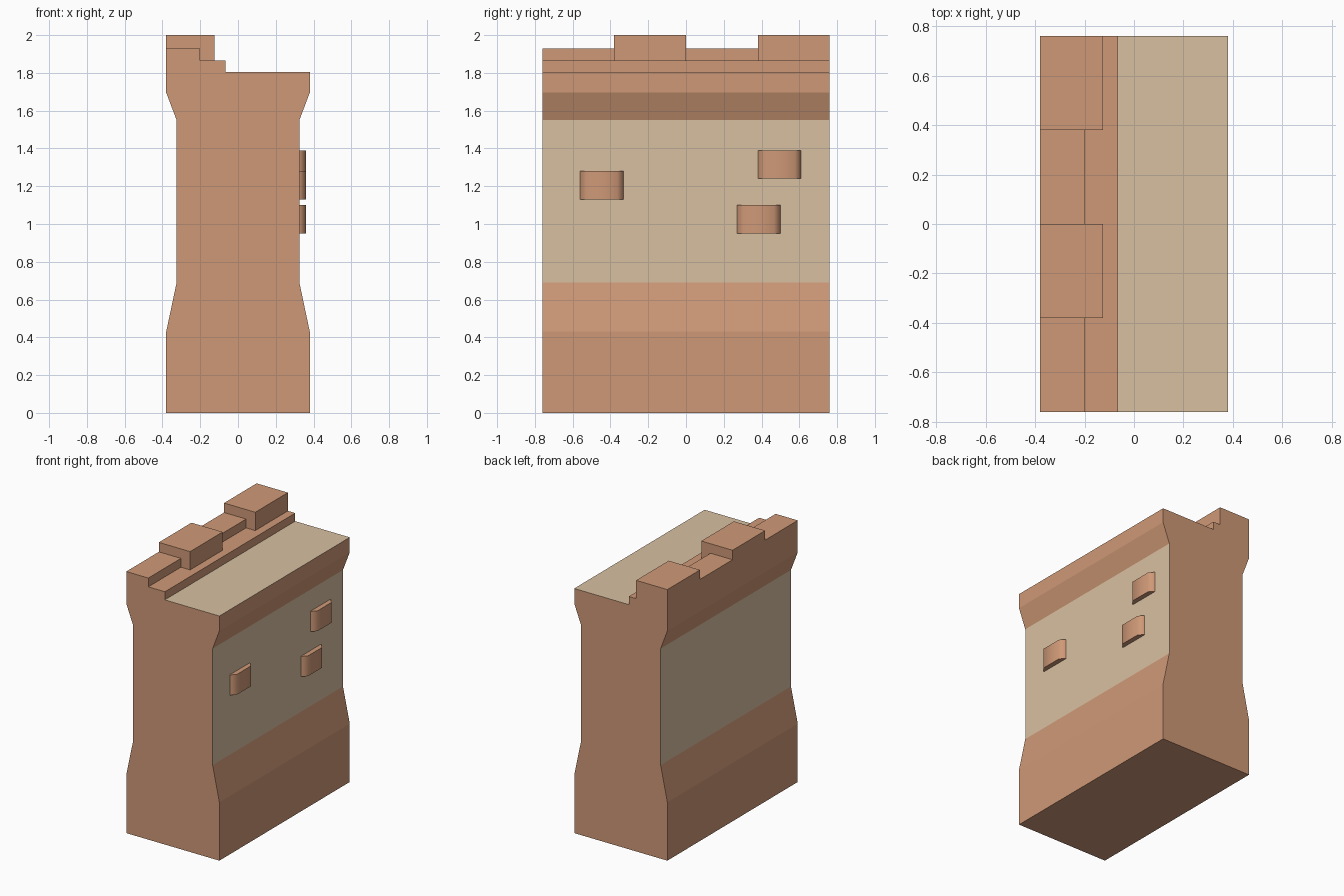
import bpy, bmesh, math

if "Cube" in bpy.data.objects:
    bpy.data.objects.remove(bpy.data.objects["Cube"])


def material(name, r, g, b):
    lin = [((c / 255 + 0.055) / 1.055) ** 2.4 for c in (r, g, b)]
    m = bpy.data.materials.new(name)
    m.diffuse_color = (*lin, 1)
    m.use_nodes = True
    m.node_tree.nodes["Principled BSDF"].inputs["Base Color"].default_value = m.diffuse_color
    return m


clay = material("terracotta brown", 207, 153, 119)
plaster = material("sandy beige", 217, 192, 161)


def extrude(name, profile, offset, mats):
    """Make a prism from a counter-clockwise or clockwise loop of 3D points."""
    bm = bmesh.new()
    face = bm.faces.new([bm.verts.new(p) for p in profile])
    ext = bmesh.ops.extrude_face_region(bm, geom=[face], use_keep_orig=True)
    moved = [v for v in ext["geom"] if isinstance(v, bmesh.types.BMVert)]
    bmesh.ops.translate(bm, verts=moved, vec=offset)
    bmesh.ops.recalc_face_normals(bm, faces=bm.faces)
    mesh = bpy.data.meshes.new(name)
    bm.to_mesh(mesh)
    bm.free()
    for m in mats:
        mesh.materials.append(m)
    obj = bpy.data.objects.new(name, mesh)
    bpy.context.collection.objects.link(obj)
    return obj


# Wall body: flared base and cap, with a stepped parapet on the left
side = [(0.38, 0), (0.38, 0.43), (0.325, 0.69), (0.325, 1.55), (0.38, 1.695)]
steps = [(0.38, 1.805), (-0.065, 1.805), (-0.065, 1.865),
         (-0.2, 1.865), (-0.2, 1.93), (-0.38, 1.93)]
outline = side + steps + [(-x, z) for x, z in reversed(side)]
wall = extrude("wall", [(x, -0.76, z) for x, z in outline], (0, 1.52, 0), [clay, plaster])

# Beige plaster on the recessed sides and on the walkway
for f in wall.data.polygons:
    n, c = f.normal, f.center
    recessed = abs(n.x) > 0.99 and 0.7 < c.z < 1.5 and abs(c.x) < 0.34
    walkway = n.z > 0.99 and c.z < 1.83
    f.material_index = 1 if recessed or walkway else 0

# Merlons on top of the parapet
for i, y in enumerate((-0.38, 0.38)):
    loop = [(-0.38, y, 1.865), (-0.125, y, 1.865), (-0.125, y, 2.0), (-0.38, y, 2.0)]
    extrude(f"merlon_{i + 1}", loop, (0, 0.38, 0), [clay])

# Protruding bricks with softened ends on the right side
for i, (y, z) in enumerate(((-0.56, 1.13), (0.27, 0.95), (0.38, 1.24))):
    loop = [(0.32, y, z), (0.33, y, z), (0.36, y + 0.035, z),
            (0.36, y + 0.195, z), (0.33, y + 0.23, z), (0.32, y + 0.23, z)]
    brick = extrude(f"brick_{i + 1}", loop, (0, 0, 0.15), [clay])
    bpy.ops.object.select_all(action='DESELECT')
    brick.select_set(True)
    bpy.context.view_layer.objects.active = brick
    bpy.ops.object.shade_smooth_by_angle(angle=math.radians(60))
